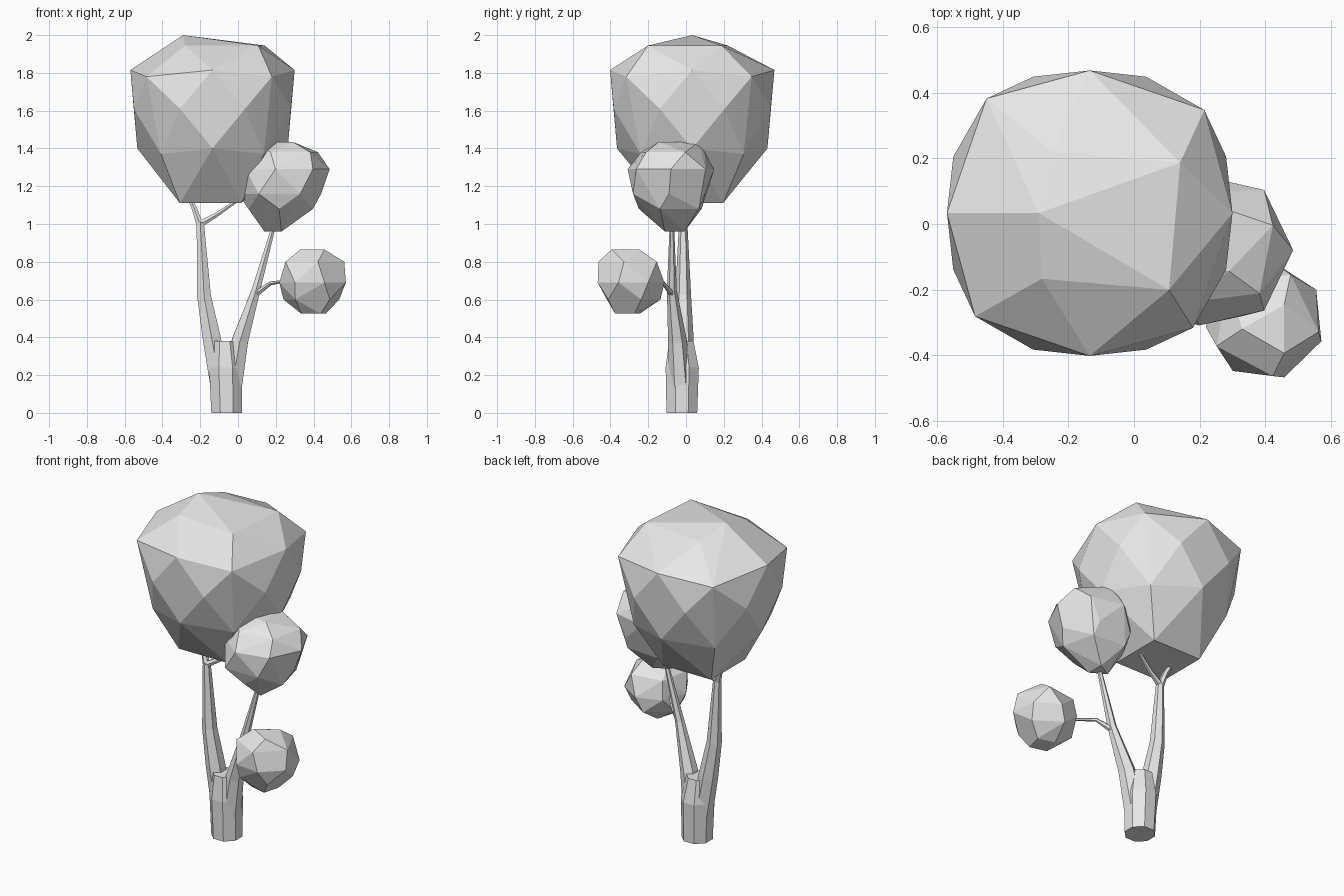
import bpy
import bmesh
from math import sin, cos, radians, tau
from mathutils import Vector

cube = bpy.data.objects.get("Cube")
if cube:
    bpy.data.objects.remove(cube)

grey = bpy.data.materials.new("light grey")
grey.use_nodes = True
colour = (0.8, 0.8, 0.8, 1)
grey.diffuse_color = colour
grey.node_tree.nodes["Principled BSDF"].inputs["Base Color"].default_value = colour


def finish(bm, name):
    """Turn the bmesh into a flat-shaded object."""
    bmesh.ops.recalc_face_normals(bm, faces=bm.faces)
    mesh = bpy.data.meshes.new(name)
    bm.to_mesh(mesh)
    bm.free()
    mesh.materials.append(grey)
    obj = bpy.data.objects.new(name, mesh)
    bpy.context.collection.objects.link(obj)
    return obj


def faceted_blob(name, rings):
    """Convex faceted foliage; each ring is (x, y, z, radius, count, first angle)."""
    bm = bmesh.new()
    for x, y, z, radius, count, start in rings:
        for i in range(count):
            angle = radians(start) + tau * i / count
            bm.verts.new((x + radius * cos(angle), y + radius * sin(angle), z))
    hull = bmesh.ops.convex_hull(bm, input=bm.verts[:])
    spare = set(hull["geom_interior"] + hull["geom_unused"])
    spare = [v for v in spare if isinstance(v, bmesh.types.BMVert)]
    bmesh.ops.delete(bm, geom=spare, context="VERTS")
    bmesh.ops.dissolve_limit(bm, angle_limit=radians(6),
                             verts=bm.verts[:], edges=bm.edges[:])
    return finish(bm, name)


def tapered_limb(name, path, sides=6, flat_ends=False):
    """Tapered tube through (x, y, z, radius) stations."""
    bm = bmesh.new()
    points = [Vector(p[:3]) for p in path]
    loops = []
    for i, point in enumerate(points):
        before = points[max(i - 1, 0)]
        after = points[min(i + 1, len(points) - 1)]
        axis = Vector((0, 0, 1)) if flat_ends else (after - before).normalized()
        side = Vector((0, 1, 0)).cross(axis).normalized()
        up = axis.cross(side)
        loop = []
        for k in range(sides):
            angle = tau * (k + 0.5) / sides
            offset = side * cos(angle) + up * sin(angle)
            loop.append(bm.verts.new(point + offset * path[i][3]))
        loops.append(loop)
    for low, high in zip(loops, loops[1:]):
        for k in range(sides):
            n = (k + 1) % sides
            bm.faces.new((low[k], low[n], high[n], high[k]))
    bm.faces.new(loops[0][::-1])
    bm.faces.new(loops[-1])
    return finish(bm, name)


# Foliage
cx, cy = -0.135, 0.033
faceted_blob("main_crown", [
    (-0.29, cy, 2.0, 0, 1, 0),
    (-0.07, 0.01, 1.945, 0.275, 4, 40),
    (cx, cy, 1.815, 0.435, 4, 0),
    (cx, cy, 1.78, 0.47, 4, 42),
    (cx, cy, 1.61, 0.45, 8, 22.5),
    (cx, cy, 1.4, 0.398, 4, 0),
    (cx, cy, 1.37, 0.385, 4, 45),
    (cx - 0.01, cy, 1.11, 0.23, 4, 45),
])
faceted_blob("middle_foliage", [
    (0.19, -0.06, 1.435, 0.13, 3, 80),
    (0.26, -0.08, 1.38, 0.18, 5, 25),
    (0.25, -0.08, 1.29, 0.235, 7, 0),
    (0.22, -0.09, 1.16, 0.22, 6, 0),
    (0.23, -0.07, 1.08, 0.18, 5, 50),
    (0.2, -0.06, 0.96, 0.06, 3, -60),
])
faceted_blob("small_foliage", [
    (0.415, -0.32, 0.865, 0.085, 3, 60),
    (0.4, -0.3, 0.8, 0.165, 5, -10),
    (0.4, -0.295, 0.69, 0.182, 7, -20),
    (0.39, -0.29, 0.6, 0.155, 5, 20),
    (0.4, -0.31, 0.525, 0.075, 4, 30),
])

# Trunk
tapered_limb("trunk", [
    (-0.06, -0.022, 0, 0.088),
    (-0.065, -0.02, 0.24, 0.095),
    (-0.07, -0.025, 0.38, 0.07),
], sides=8, flat_ends=True)

# Main limbs
tapered_limb("right_limb", [
    (-0.095, -0.015, 0.15, 0.06),
    (-0.14, -0.015, 0.4, 0.055),
    (-0.18, -0.015, 0.62, 0.042),
    (-0.2, -0.015, 1.01, 0.022),
])
tapered_limb("left_limb", [
    (-0.03, -0.03, 0.15, 0.06),
    (0.01, -0.045, 0.38, 0.05),
    (0.095, -0.075, 0.65, 0.026),
    (0.19, -0.075, 0.99, 0.012),
])

# Twigs reaching into the foliage
tapered_limb("outer_twig", [
    (-0.2, -0.015, 0.99, 0.021),
    (-0.23, 0.0, 1.08, 0.016),
    (-0.27, 0.03, 1.17, 0.011),
])
tapered_limb("inner_twig", [
    (-0.2, -0.015, 1.0, 0.02),
    (-0.12, 0.0, 1.045, 0.014),
    (-0.01, 0.03, 1.12, 0.009),
])
tapered_limb("side_twig", [
    (0.095, -0.075, 0.63, 0.018),
    (0.17, -0.12, 0.685, 0.011),
    (0.26, -0.22, 0.7, 0.008),
])
